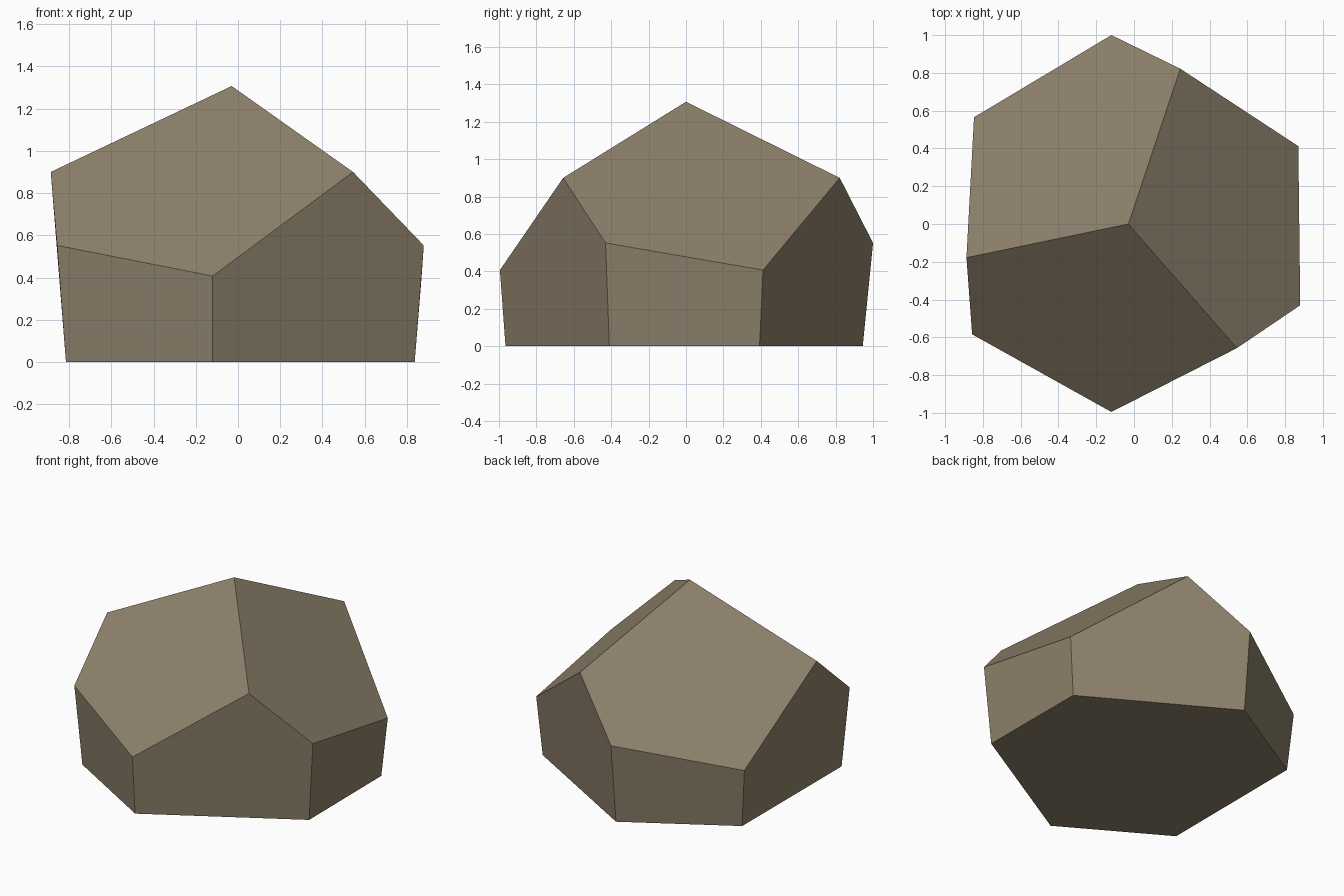
import bpy
import bmesh

if "Cube" in bpy.data.objects:
    bpy.data.objects.remove(bpy.data.objects["Cube"])

# Stone colour
stone = bpy.data.materials.new("warm_grey_stone")
stone.diffuse_color = (0.27, 0.22, 0.147, 1.0)
stone.use_nodes = True
stone.node_tree.nodes["Principled BSDF"].inputs["Base Color"].default_value = stone.diffuse_color

# Faceted boulder: apex, three shoulders, a six-point rim and a six-point base
APEX = (-0.03, 0.0, 1.307)
SHOULDERS = [(0.545, -0.657, 0.90), (0.245, 0.822, 0.90), (-0.887, -0.178, 0.90)]
RIM = [(-0.12, -0.995, 0.407), (0.88, -0.43, 0.552), (0.87, 0.412, 0.407),
       (-0.12, 1.0, 0.552), (-0.847, 0.565, 0.407), (-0.857, -0.584, 0.552)]
BASE = [(-0.12, -0.965), (0.837, -0.41), (0.833, 0.393),
        (-0.12, 0.945), (-0.812, 0.54), (-0.815, -0.555)]

bm = bmesh.new()
apex = bm.verts.new(APEX)
shoulders = [bm.verts.new(p) for p in SHOULDERS]
rim = [bm.verts.new(p) for p in RIM]
base = [bm.verts.new((x, y, 0)) for x, y in BASE]

for k in range(3):
    a, b, c = 2 * k, 2 * k + 1, (2 * k + 2) % 6
    nxt = shoulders[(k + 1) % 3]
    # Sloping top facet
    bm.faces.new((apex, shoulders[k], rim[b], rim[c], nxt))
    # Tall side facet reaching a shoulder, then a low side facet
    bm.faces.new((base[a], base[b], rim[b], shoulders[k], rim[a]))
    bm.faces.new((base[b], base[c], rim[c], rim[b]))

# Flat underside
bm.faces.new(base[::-1])
bmesh.ops.recalc_face_normals(bm, faces=bm.faces[:])

mesh = bpy.data.meshes.new("boulder")
bm.to_mesh(mesh)
bm.free()
mesh.materials.append(stone)
boulder = bpy.data.objects.new("boulder", mesh)
bpy.context.collection.objects.link(boulder)
